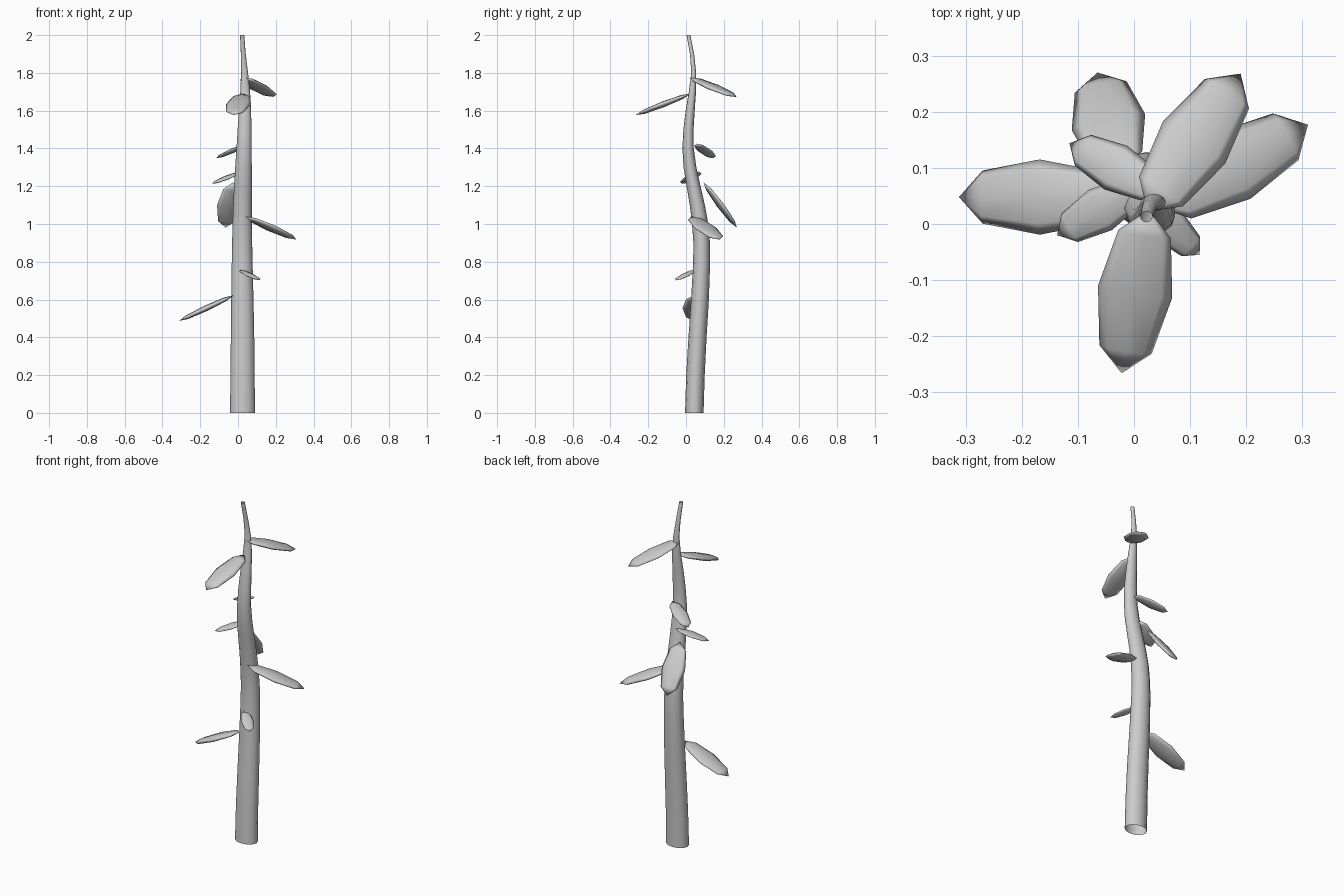
import bpy, bmesh, math
from mathutils import Vector, Matrix


def finish(bm, name):
    bmesh.ops.recalc_face_normals(bm, faces=bm.faces)
    mesh = bpy.data.meshes.new(name)
    bm.to_mesh(mesh)
    bm.free()
    mesh.shade_smooth()
    obj = bpy.data.objects.new(name, mesh)
    bpy.context.collection.objects.link(obj)
    return obj


# Stem: open tapered tube; each ring is z, centre x, centre y, radius x, radius y
rings = [
    (0.0, 0.024, 0.044, 0.066, 0.049),
    (0.2, 0.024, 0.050, 0.064, 0.049),
    (0.4, 0.024, 0.061, 0.062, 0.048),
    (0.6, 0.023, 0.074, 0.059, 0.047),
    (0.8, 0.022, 0.083, 0.055, 0.045),
    (0.9, 0.022, 0.083, 0.053, 0.044),
    (1.0, 0.022, 0.075, 0.051, 0.043),
    (1.1, 0.024, 0.060, 0.049, 0.040),
    (1.2, 0.026, 0.040, 0.047, 0.037),
    (1.3, 0.029, 0.021, 0.044, 0.034),
    (1.4, 0.032, 0.011, 0.040, 0.030),
    (1.5, 0.035, 0.013, 0.037, 0.027),
    (1.6, 0.037, 0.022, 0.032, 0.024),
    (1.7, 0.038, 0.034, 0.026, 0.019),
    (1.8, 0.035, 0.041, 0.018, 0.013),
    (1.9, 0.028, 0.032, 0.013, 0.011),
    (2.0, 0.022, 0.013, 0.011, 0.010),
]
SIDES = 12
bm = bmesh.new()
loops = []
for z, cx, cy, rx, ry in rings:
    loops.append([bm.verts.new((cx + rx * math.cos(a), cy + ry * math.sin(a), z))
                  for a in (2 * math.pi * i / SIDES for i in range(SIDES))])
for lo, hi in zip(loops, loops[1:]):
    for i in range(SIDES):
        j = (i + 1) % SIDES
        bm.faces.new((lo[i], lo[j], hi[j], hi[i]))
finish(bm, "stem")


# Leaves: flattened low-poly spheres stretched from base to tip
def leaf(name, base, tip, width):
    base, tip = Vector(base), Vector(tip)
    axis = tip - base
    length = axis.length
    d = axis.normalized()
    side = d.cross(Vector((0, 0, 1))).normalized()
    normal = d.cross(side)
    m = Matrix((side * width / 2, normal * length * 0.05, axis / 2)).transposed().to_4x4()
    m.translation = (base + tip) / 2
    bm = bmesh.new()
    bmesh.ops.create_uvsphere(bm, u_segments=8, v_segments=4, radius=1, matrix=m)
    finish(bm, name)


leaves = [
    ((-0.024, 0.048, 0.622), (-0.312, 0.048, 0.487), 0.134),
    ((0.010, 0.047, 0.757), (0.117, -0.055, 0.702), 0.068),
    ((0.040, 0.030, 1.040), (0.310, 0.177, 0.917), 0.134),
    ((-0.026, 0.093, 1.220), (-0.065, 0.270, 0.980), 0.134),
    ((0.017, 0.070, 1.277), (-0.137, -0.020, 1.213), 0.083),
    ((0.050, 0.057, 1.425), (-0.115, 0.144, 1.348), 0.088),
    ((0.026, 0.025, 1.690), (-0.022, -0.266, 1.577), 0.134),
    ((0.024, 0.022, 1.777), (0.190, 0.268, 1.672), 0.134),
]
for i, (base, tip, width) in enumerate(leaves, 1):
    leaf(f"leaf_{i}", base, tip, width)
